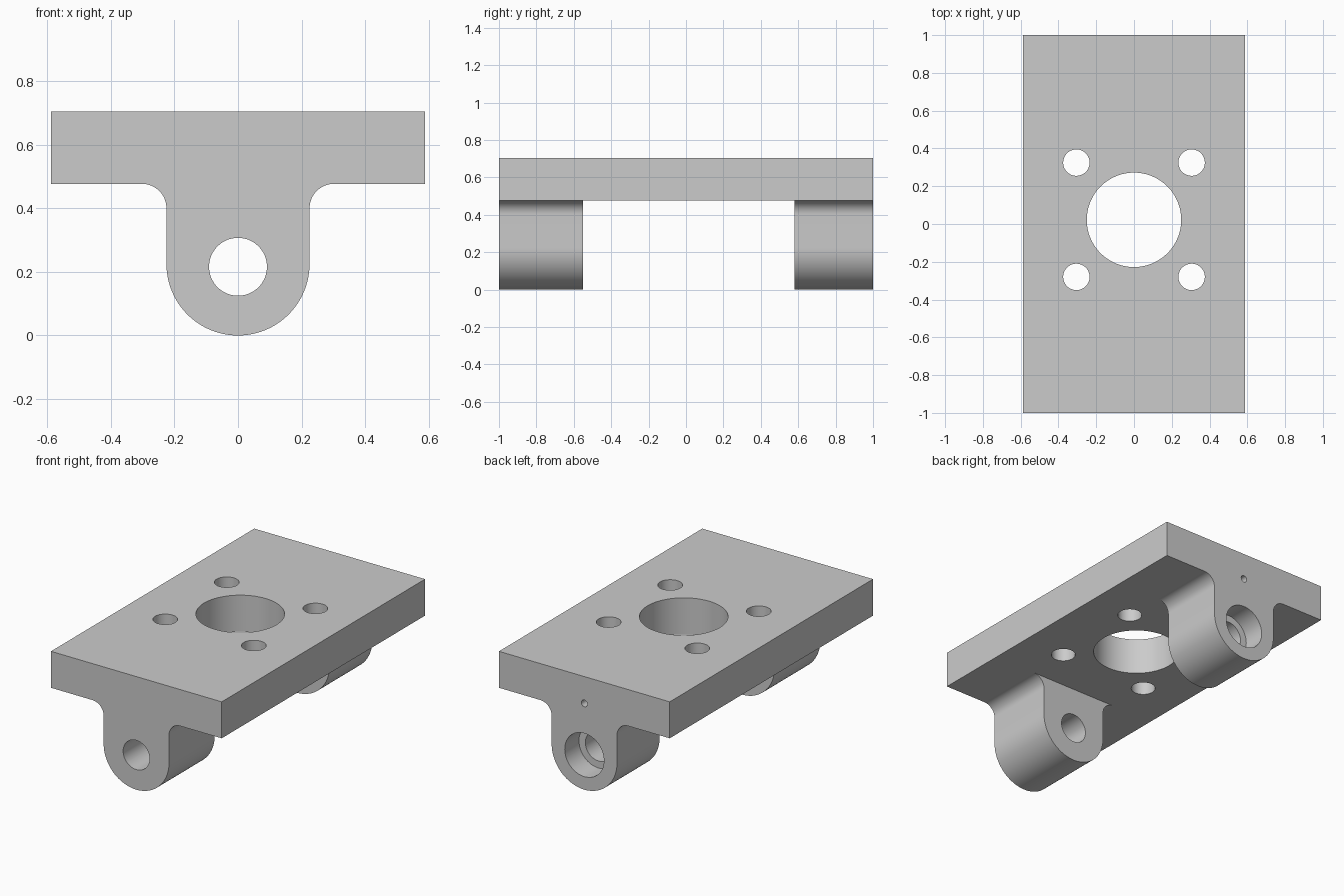
import bpy, bmesh, math
from mathutils import Matrix

if "Cube" in bpy.data.objects:
    bpy.data.objects.remove(bpy.data.objects["Cube"], do_unlink=True)

HALF_W, TOP, UNDER = 0.588, 0.704, 0.477   # plate
LUG_R, FILLET = 0.225, 0.077               # hanging lugs
HOLE_Z = 0.216

grey = bpy.data.materials.new("plain grey")
grey.use_nodes = True
colour = (0.6, 0.6, 0.6, 1)
grey.diffuse_color = colour
grey.node_tree.nodes["Principled BSDF"].inputs["Base Color"].default_value = colour


def make_object(name, bm):
    bmesh.ops.recalc_face_normals(bm, faces=bm.faces)
    mesh = bpy.data.meshes.new(name)
    bm.to_mesh(mesh)
    bm.free()
    mesh.materials.append(grey)
    obj = bpy.data.objects.new(name, mesh)
    bpy.context.collection.objects.link(obj)
    return obj


def arc(cx, cz, r, start, end, steps):
    angles = [math.radians(start + (end - start) * i / steps) for i in range(steps + 1)]
    return [(cx + r * math.cos(a), cz + r * math.sin(a)) for a in angles]


def cut(target, name, bm):
    cutter = make_object(name, bm)
    cutter.hide_render = True
    mod = target.modifiers.new(name, 'BOOLEAN')
    mod.operation, mod.solver, mod.object = 'DIFFERENCE', 'EXACT', cutter
    bpy.context.view_layer.objects.active = target
    bpy.ops.object.modifier_apply(modifier=name)
    bpy.data.objects.remove(cutter, do_unlink=True)


def drill(target, name, radius, x, y, z, length, axis, sides=64):
    bm = bmesh.new()
    turn = Matrix.Rotation(math.pi / 2, 4, 'X') if axis == 'Y' else Matrix()
    bmesh.ops.create_cone(bm, cap_ends=True, segments=sides, radius1=radius, radius2=radius,
                          depth=length, matrix=Matrix.Translation((x, y, z)) @ turn)
    cut(target, name, bm)


# T-shaped section: plate edge, fillet, lug side and half of the rounded end
half = [(HALF_W, TOP), (HALF_W, UNDER)]
half += arc(LUG_R + FILLET, UNDER - FILLET, FILLET, 90, 180, 12)
half += arc(0, LUG_R, LUG_R, 0, -90, 24)
outline = half + [(-x, z) for x, z in reversed(half[:-1])]

bm = bmesh.new()
face = bm.faces.new([bm.verts.new((x, -1, z)) for x, z in outline])
grown = bmesh.ops.extrude_face_region(bm, geom=[face])
bmesh.ops.translate(bm, vec=(0, 2, 0),
                    verts=[v for v in grown["geom"] if isinstance(v, bmesh.types.BMVert)])
bracket = make_object("mounting_bracket", bm)

# Gap between the front and back lugs
gap_front, gap_back = -0.55, 0.58
bm = bmesh.new()
bmesh.ops.create_cube(bm, size=1, matrix=Matrix.Translation(
    (0, (gap_front + gap_back) / 2, UNDER - 0.5)) @ Matrix.Diagonal(
    (2, gap_back - gap_front, 1, 1)))
cut(bracket, "lug_gap", bm)

# Plate holes
drill(bracket, "centre_bore", 0.25, 0, 0.022, 0.6, 1, 'Z', 96)
for x in (-0.305, 0.305):
    for y in (-0.28, 0.325):
        drill(bracket, "bolt_hole", 0.07, x, y, 0.6, 1, 'Z', 48)

# Pivot hole through both lugs, back counterbore and small blind pin hole
drill(bracket, "pivot_hole", 0.091, 0, 0, HOLE_Z, 3, 'Y')
drill(bracket, "counterbore", 0.135, 0, 1, HOLE_Z, 0.28, 'Y')
drill(bracket, "pin_hole", 0.021, 0, 1, 0.537, 0.4, 'Y', 24)

bpy.ops.object.select_all(action='DESELECT')
bracket.select_set(True)
bpy.context.view_layer.objects.active = bracket
bpy.ops.object.shade_smooth_by_angle(angle=math.radians(30))
